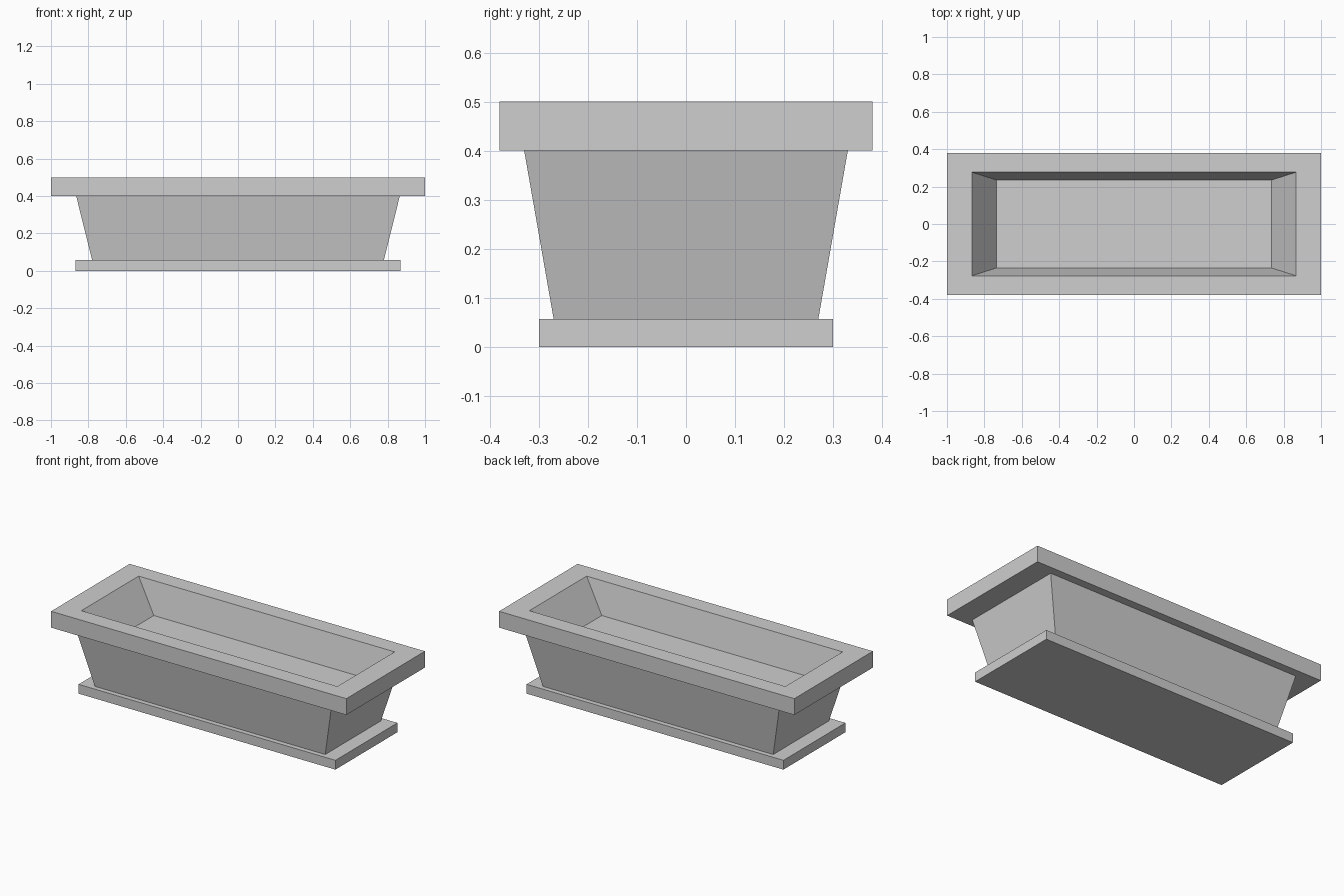
import bpy
import bmesh

cube = bpy.data.objects.get("Cube")
if cube:
    bpy.data.objects.remove(cube, do_unlink=True)

grey = bpy.data.materials.new("light_grey")
grey.use_nodes = True
colour = (0.62, 0.62, 0.62, 1)
grey.diffuse_color = colour
grey.node_tree.nodes["Principled BSDF"].inputs["Base Color"].default_value = colour


def lofted(name, sections, closed=False):
    """Join rectangles (half width, half depth, height); cap the ends or close into a ring."""
    bm = bmesh.new()
    rings = [[bm.verts.new((sx * w, sy * d, z))
              for sx, sy in ((-1, -1), (1, -1), (1, 1), (-1, 1))]
             for w, d, z in sections]
    pairs = list(zip(rings, rings[1:]))
    if closed:
        pairs.append((rings[-1], rings[0]))
    else:
        bm.faces.new(rings[0])
        bm.faces.new(rings[-1])
    for low, high in pairs:
        for i in range(4):
            j = (i + 1) % 4
            bm.faces.new((low[i], low[j], high[j], high[i]))
    bmesh.ops.recalc_face_normals(bm, faces=bm.faces)
    mesh = bpy.data.meshes.new(name)
    bm.to_mesh(mesh)
    bm.free()
    mesh.materials.append(grey)
    obj = bpy.data.objects.new(name, mesh)
    bpy.context.collection.objects.link(obj)
    return obj


BASE_TOP, RIM_BOTTOM, RIM_TOP, FLOOR = 0.057, 0.4, 0.5, 0.31

# Flat foot plate
lofted("base_plate", [(0.87, 0.3, 0), (0.87, 0.3, BASE_TOP)])

# Tapered trough, rim and sloping basin as one continuous shell
lofted("planter_body", [
    (0.78, 0.27, BASE_TOP),
    (0.865, 0.33, RIM_BOTTOM),
    (1, 0.38, RIM_BOTTOM),
    (1, 0.38, RIM_TOP),
    (0.867, 0.277, RIM_TOP),
    (0.735, 0.235, FLOOR),
])
